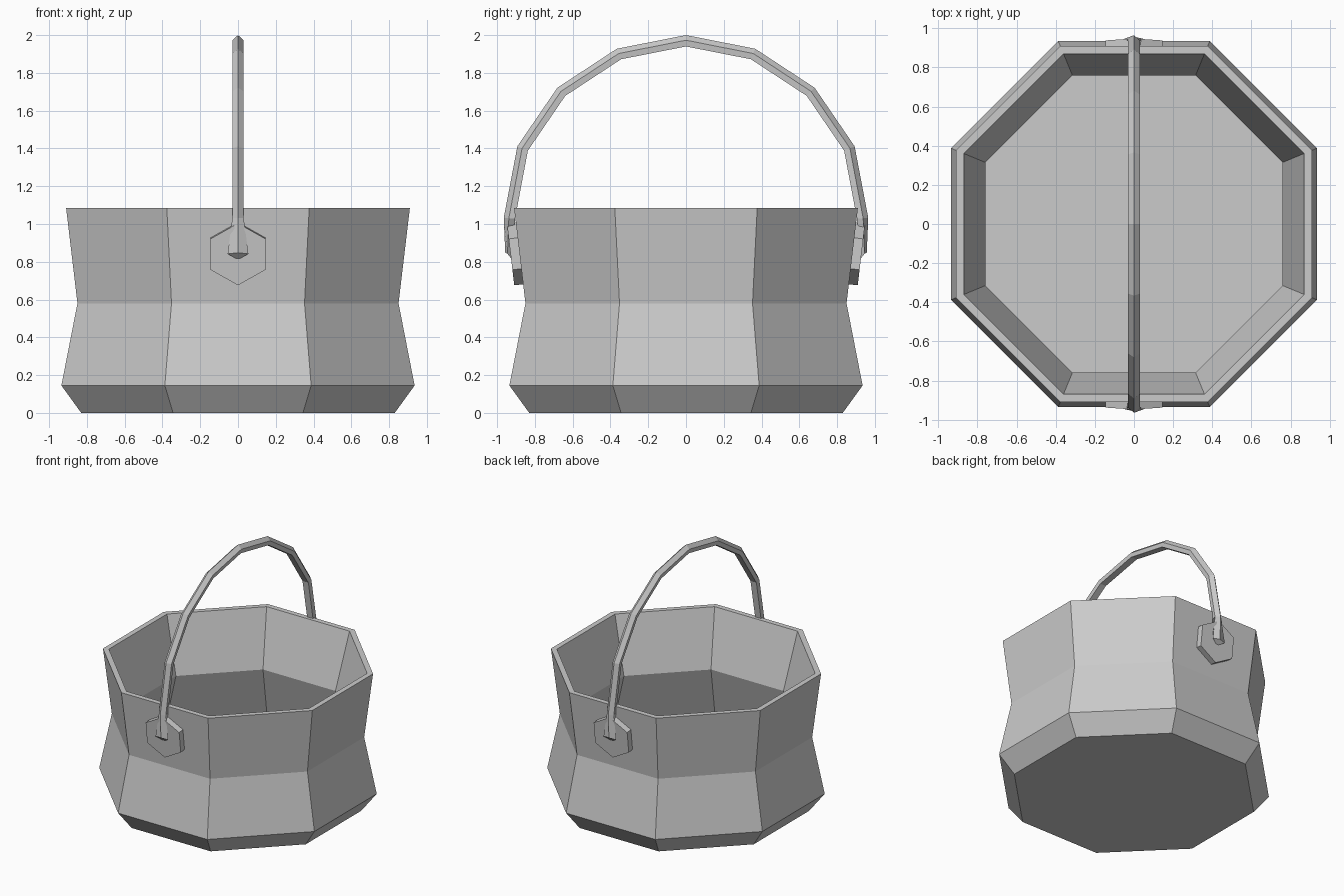
import bpy, bmesh, math
from mathutils import Vector

if "Cube" in bpy.data.objects:
    bpy.data.objects.remove(bpy.data.objects["Cube"])


def new_object(name, bm):
    bmesh.ops.recalc_face_normals(bm, faces=bm.faces)
    mesh = bpy.data.meshes.new(name)
    bm.to_mesh(mesh)
    bm.free()
    obj = bpy.data.objects.new(name, mesh)
    bpy.context.collection.objects.link(obj)
    return obj


def loft(name, rings):
    """Skin a list of equal-length point rings and cap both ends."""
    bm = bmesh.new()
    loops = [[bm.verts.new(p) for p in ring] for ring in rings]
    n = len(loops[0])
    for a, b in zip(loops, loops[1:]):
        for i in range(n):
            j = (i + 1) % n
            bm.faces.new((a[i], a[j], b[j], b[i]))
    bm.faces.new(loops[0])
    bm.faces.new(loops[-1])
    return new_object(name, bm)


def octagon(apothem, z):
    r = apothem / math.cos(math.pi / 8)
    return [(r * math.cos(math.radians(22.5 + 45 * i)),
             r * math.sin(math.radians(22.5 + 45 * i)), z) for i in range(8)]


# Pot: outer wall up to the rim, then inner wall down to the floor
profile = [(0.83, 0), (0.935, 0.145), (0.85, 0.58), (0.91, 1.085),
           (0.87, 1.085), (0.76, 0.645), (0.89, 0.2)]
loft("pot_body", [octagon(a, z) for a, z in profile])

# Hexagonal handle plates, tilted with the upper wall
slope = (0.91 - 0.85) / (1.085 - 0.58)
out = Vector((0, 1, -slope)).normalized()
up = Vector((0, slope, 1)).normalized()
centre = Vector((0, 0.881, 0.845))
for side, label in ((-1, "front"), (1, "back")):
    rings = []
    for depth in (-0.02, 0.048):
        ring = []
        for i in range(6):
            a = math.radians(90 + 60 * i)
            p = centre + out * depth + up * (0.165 * math.sin(a))
            ring.append((0.168 * math.cos(a), side * p.y, p.z))
        rings.append(ring)
    loft(label + "_handle_plate", rings)

# Handle: ridged five-sided section swept along the arch, flared at both ends
half = [(0.935, 1.03), (0.865, 1.40), (0.66, 1.70), (0.355, 1.90)]
path = half + [(0, 1.97)] + [(-y, z) for y, z in reversed(half)]


def end_ring(s):
    return [(0, s * 0.957, 0.848), (0.055, s * 0.945, 0.842),
            (0.01, s * 0.925, 0.817), (-0.01, s * 0.925, 0.817),
            (-0.055, s * 0.945, 0.842)]


rings = [end_ring(1)]
for i, (y, z) in enumerate(path):
    p = Vector((0, y, z))
    before = path[i - 1] if i else (0.93, 0.845)
    after = path[i + 1] if i < len(path) - 1 else (-0.93, 0.845)
    t0 = Vector((0, y - before[0], z - before[1])).normalized()
    t1 = Vector((0, after[0] - y, after[1] - z)).normalized()
    t = (t0 + t1).normalized()
    n = Vector((0, t.z, -t.y)) * 0.03
    x = Vector((0.03, 0, 0))
    rings.append([p + n, p + x + n * 0.1, p + x * 0.85 - n, p - x * 0.85 - n,
                  p - x + n * 0.1])
rings.append(end_ring(-1))
loft("handle", rings)
